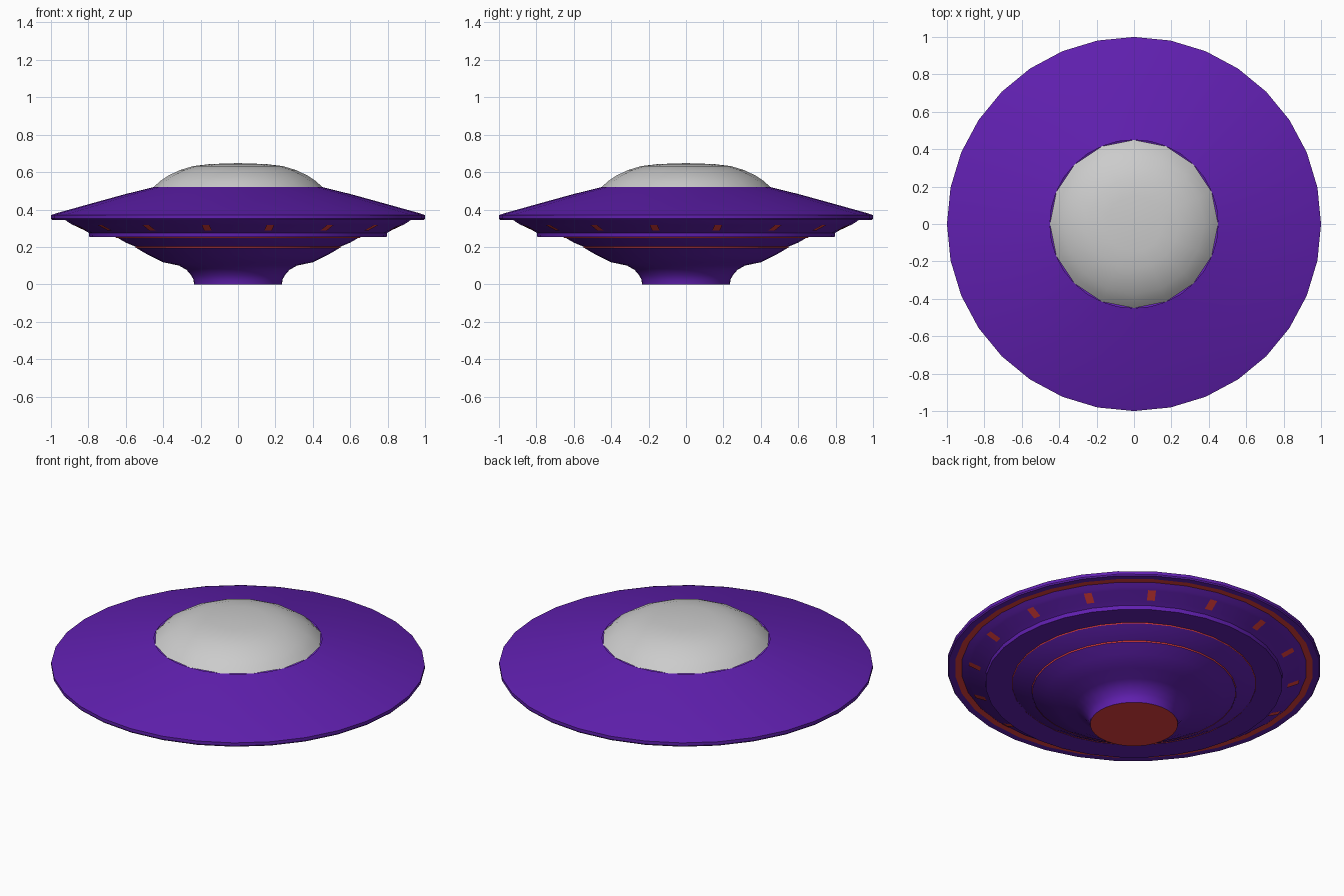
import bpy, math
from mathutils import Matrix, Vector

if "Cube" in bpy.data.objects:
    bpy.data.objects.remove(bpy.data.objects["Cube"])


def material(name, color):
    m = bpy.data.materials.new(name)
    m.diffuse_color = (*color, 1)
    m.use_nodes = True
    m.node_tree.nodes["Principled BSDF"].inputs["Base Color"].default_value = m.diffuse_color
    return m


PURPLE = material("purple", (0.118, 0.014, 0.434))
RED = material("red", (0.8, 0.05, 0.05))


def make_object(name, verts, faces, mat=None, angle=35):
    mesh = bpy.data.meshes.new(name)
    mesh.from_pydata(verts, [], faces)
    mesh.update()
    obj = bpy.data.objects.new(name, mesh)
    bpy.context.collection.objects.link(obj)
    if mat:
        mesh.materials.append(mat)
    bpy.ops.object.select_all(action='DESELECT')
    obj.select_set(True)
    bpy.context.view_layer.objects.active = obj
    bpy.ops.object.shade_smooth_by_angle(angle=math.radians(angle))
    return obj


def lathe(name, profile, segments, mat=None, angle=35):
    """Spin (radius, z) points, listed from bottom to top, around z."""
    verts, rings = [], []
    for r, z in profile:
        start = len(verts)
        n = 1 if r == 0 else segments
        for i in range(n):
            a = 2 * math.pi * i / segments
            verts.append((r * math.cos(a), r * math.sin(a), z))
        rings.append([start + i % n for i in range(segments)])
    faces = []
    for low, high in zip(rings, rings[1:]):
        for i in range(segments):
            j = (i + 1) % segments
            quad = [low[i], low[j], high[j], high[i]]
            faces.append(list(dict.fromkeys(quad)))
    return make_object(name, verts, faces, mat, angle)


# Saucer top with its rim and flat lip
lathe("upper_hull", [(0.96, 0.345), (0.995, 0.345), (1.0, 0.352), (1.0, 0.37),
                     (0.975, 0.379), (0.72, 0.45), (0.60, 0.483), (0.45, 0.52)],
      32, PURPLE)

# Light strip under the rim
lathe("rim_light_strip", [(0.925, 0.345), (0.96, 0.345)], 32, RED)

# Stepped middle ring
lathe("middle_ring", [(0.65, 0.252), (0.795, 0.252), (0.797, 0.275), (0.825, 0.291),
                      (0.885, 0.319), (0.90, 0.327), (0.925, 0.345)], 32, PURPLE)

# Sloped band between ring and bowl
lathe("lower_band", [(0.545, 0.20), (0.60, 0.223), (0.65, 0.252)], 32, PURPLE)

# Flared lower bowl
lathe("lower_bowl", [(0.235, 0), (0.238, 0.025), (0.25, 0.048), (0.275, 0.077),
                     (0.315, 0.10), (0.40, 0.118), (0.48, 0.157), (0.545, 0.195),
                     (0.545, 0.20)], 32, PURPLE)

# Thin trim lines at the joints
lathe("bowl_trim", [(0.547, 0.194), (0.549, 0.201)], 32, RED)
lathe("ring_trim", [(0.651, 0.247), (0.654, 0.252)], 32, RED)

# Light disc closing the base
lathe("base_light", [(0, 0), (0.235, 0)], 32, RED)
for p in bpy.data.objects["base_light"].data.polygons:
    p.flip()

# Sixteen small lights around the middle ring
verts, faces = [], []
for k in range(16):
    turn = Matrix.Rotation(math.radians(11.25 + 22.5 * k), 4, 'Z')
    n = len(verts)
    for x, y, z in [(0.827, -0.021, 0.289), (0.827, 0.021, 0.289),
                    (0.888, 0.021, 0.317), (0.888, -0.021, 0.317)]:
        verts.append(turn @ Vector((x, y, z)))
    faces.append([n, n + 1, n + 2, n + 3])
make_object("ring_lights", verts, faces, RED)

# Cockpit dome
lathe("dome", [(0.45, 0.52), (0.42, 0.549), (0.375, 0.58), (0.31, 0.611),
               (0.24, 0.632), (0.15, 0.643), (0, 0.648)], 16)
